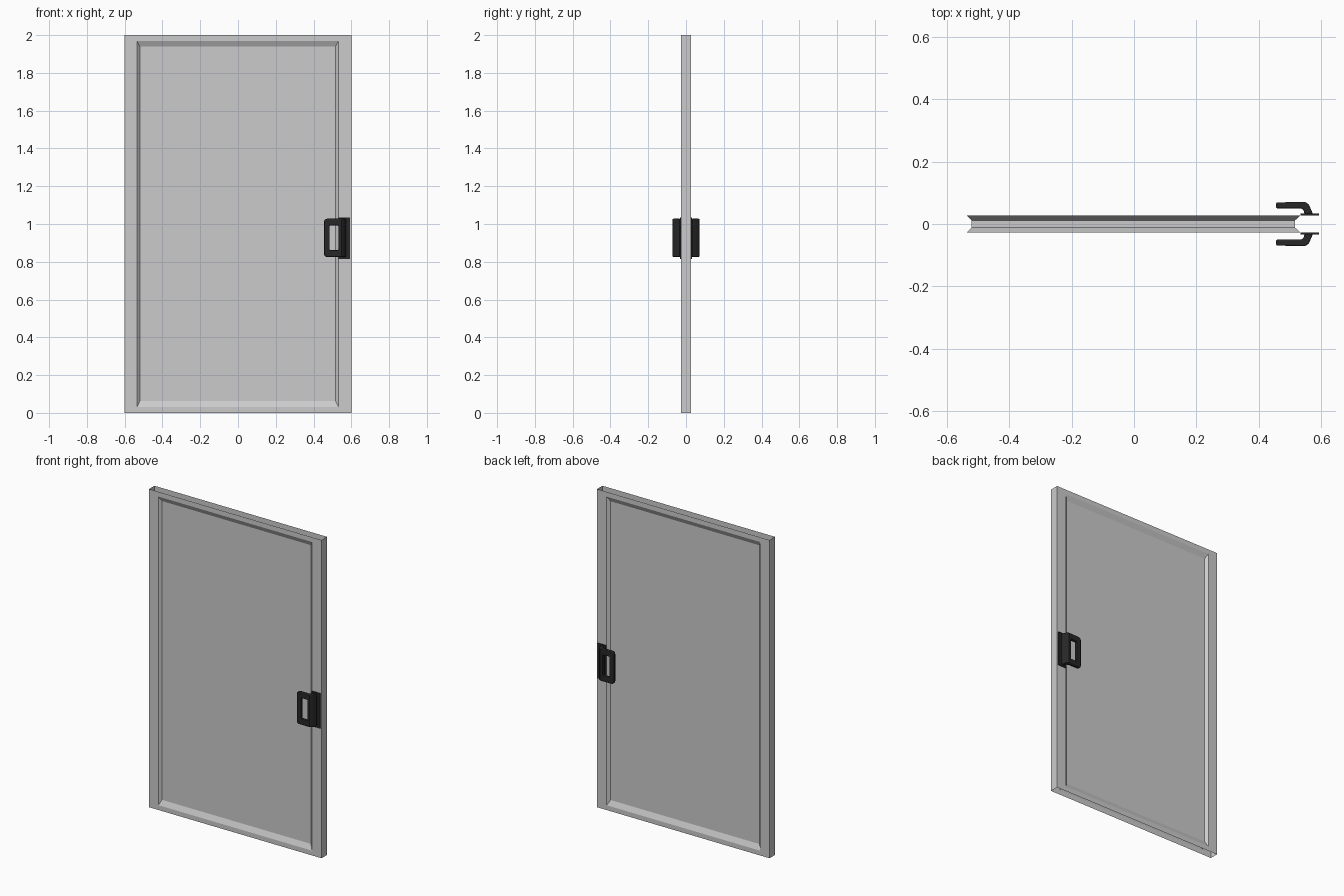
import bpy, bmesh

if "Cube" in bpy.data.objects:
    bpy.data.objects.remove(bpy.data.objects["Cube"])

dark = bpy.data.materials.new("dark_metal")
dark.diffuse_color = (0.02, 0.02, 0.02, 1)
dark.use_nodes = True
dark.node_tree.nodes["Principled BSDF"].inputs["Base Color"].default_value = dark.diffuse_color


def make_object(name, bm, mat=None):
    bmesh.ops.recalc_face_normals(bm, faces=bm.faces)
    mesh = bpy.data.meshes.new(name)
    bm.to_mesh(mesh)
    bm.free()
    ob = bpy.data.objects.new(name, mesh)
    bpy.context.collection.objects.link(ob)
    if mat:
        mesh.materials.append(mat)
    return ob


def box(name, lo, hi, mat=None):
    bm = bmesh.new()
    bmesh.ops.create_cube(bm, size=1)
    for v in bm.verts:
        v.co = [(a + b) / 2 + c * (b - a) for a, b, c in zip(lo, hi, v.co)]
    return make_object(name, bm, mat)


def mirror_y(ob):
    m = ob.modifiers.new("mirror", "MIRROR")
    m.use_axis = (False, True, False)


def rect(bm, x0, x1, z0, z1, y):
    return [bm.verts.new((x, y, z)) for x, z in ((x0, z0), (x1, z0), (x1, z1), (x0, z1))]


# Door frame: flat face and sloped rebate, open at top and bottom
bm = bmesh.new()
rings = [rect(bm, -0.6, 0.6, 0, 2, -0.027),
         rect(bm, -0.535, 0.533, 0.03, 1.97, -0.027),
         rect(bm, -0.52, 0.516, 0.062, 1.94, -0.012)]
for a, b in zip(rings, rings[1:]):
    for i in range(4):
        j = (i + 1) % 4
        bm.faces.new((a[i], a[j], b[j], b[i]))
# Side edges of the door, half depth before mirroring
back = rect(bm, -0.6, 0.6, 0, 2, 0)
for i, j in ((1, 2), (3, 0)):
    bm.faces.new((rings[0][i], back[i], back[j], rings[0][j]))
mirror_y(make_object("door_frame", bm))

# Infill panel
box("door_panel", (-0.52, -0.012, 0.062), (0.516, 0.012, 1.94))

# Handle mounting plates
plate = box("handle_plate", (0.533, -0.033, 0.815), (0.592, -0.027, 1.035), dark)
mirror_y(plate)

# Handle: bent profile extruded upward, with a finger hole
profile = [(0.455, -0.069), (0.548, -0.071), (0.56, -0.063), (0.573, -0.032),
           (0.545, -0.032), (0.543, -0.045), (0.535, -0.05), (0.455, -0.05)]
bm = bmesh.new()
face = bm.faces.new([bm.verts.new((x, y, 0.825)) for x, y in profile])
ext = bmesh.ops.extrude_face_region(bm, geom=[face])
bmesh.ops.translate(bm, vec=(0, 0, 0.203),
                    verts=[v for v in ext["geom"] if isinstance(v, bmesh.types.BMVert)])
# Round the free corners of the grip
corners = [e for e in bm.edges if all(v.co.x < 0.46 for v in e.verts)
           and abs(e.verts[0].co.y - e.verts[1].co.y) > 0.01]
bmesh.ops.bevel(bm, geom=corners, offset=0.016, segments=3, profile=0.5, affect="EDGES")
handle = make_object("handle", bm, dark)

cutter = box("handle_hole_cutter", (0.485, -0.1, 0.862), (0.531, -0.02, 0.992), dark)
cutter.hide_render = True
cutter.hide_viewport = True
cut = handle.modifiers.new("hole", "BOOLEAN")
cut.operation = "DIFFERENCE"
cut.object = cutter
bev = handle.modifiers.new("soft_edges", "BEVEL")
bev.width = 0.005
bev.segments = 2
bev.limit_method = "ANGLE"
bev.angle_limit = 0.7
mirror_y(handle)
bpy.context.view_layer.objects.active = handle
handle.select_set(True)
bpy.ops.object.shade_smooth_by_angle(angle=0.6)
